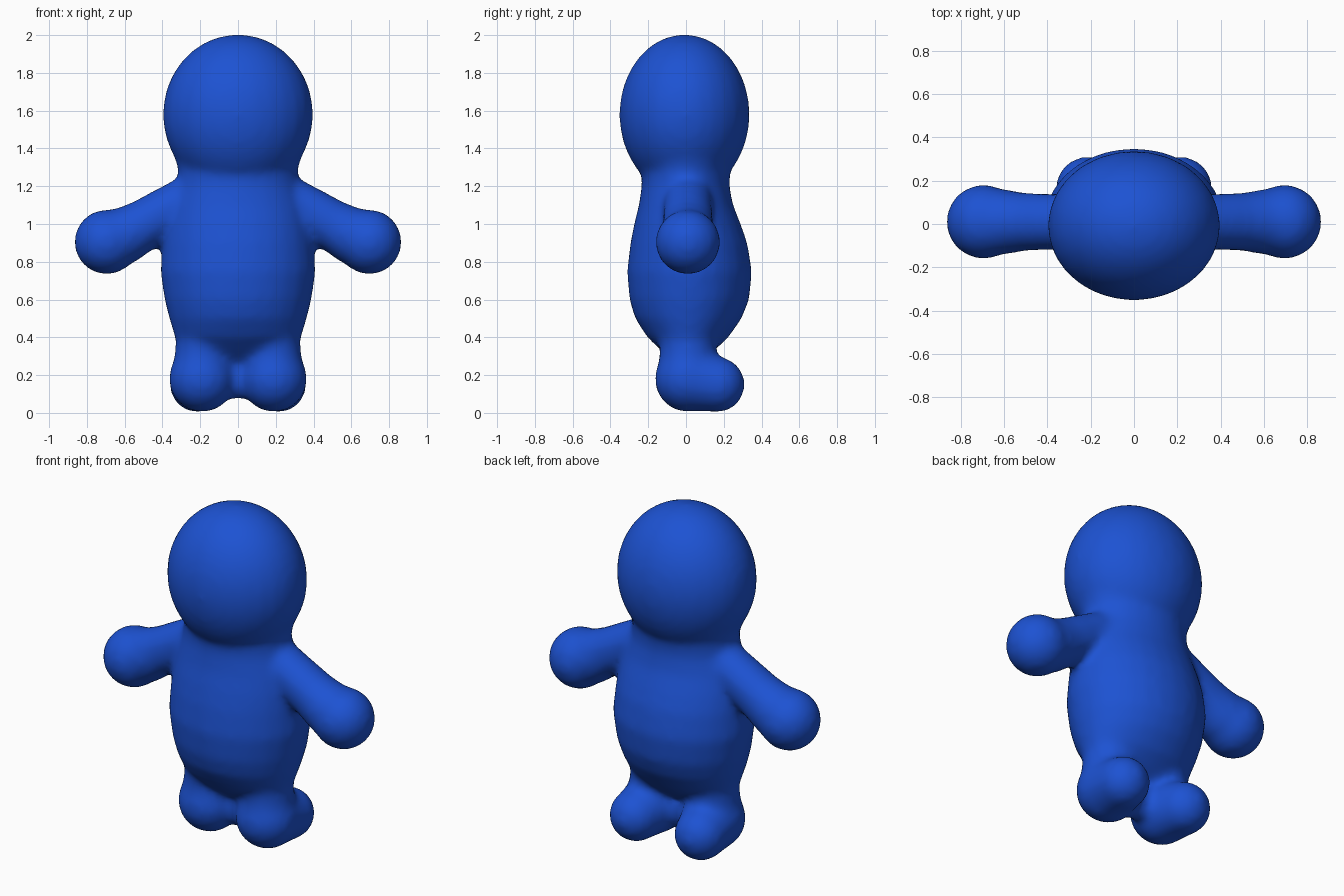
import bpy, math
from mathutils import Vector

if "Cube" in bpy.data.objects:
    bpy.data.objects.remove(bpy.data.objects["Cube"])

verts, faces = [], []
N = 28


def skin(rings):
    # closed tube through equal-sized rings, capped at both ends
    base = len(verts)
    for ring in rings:
        verts.extend(ring)
    for i in range(len(rings) - 1):
        a, b = base + i * N, base + (i + 1) * N
        for k in range(N):
            j = (k + 1) % N
            faces.append((a + k, a + j, b + j, b + k))
    faces.append(tuple(base + k for k in reversed(range(N))))
    faces.append(tuple(base + (len(rings) - 1) * N + k for k in range(N)))


def circle(center, u, v):
    return [tuple(Vector(center) + u * math.cos(t) + v * math.sin(t))
            for t in (2 * math.pi * k / N for k in range(N))]


def stack(rows):
    # ellipses from bottom to top: (z, half width, back y, front y)
    skin([circle((0, (y0 + y1) / 2, z), Vector((rx, 0, 0)), Vector((0, (y1 - y0) / 2, 0)))
          for z, rx, y0, y1 in rows])


def ball(c, r, steps=16):
    rings = []
    for i in range(steps + 1):
        a = 0.04 + (math.pi - 0.08) * i / steps
        s = math.sin(a)
        rings.append(circle((c[0], c[1], c[2] - r[2] * math.cos(a)),
                            Vector((r[0] * s, 0, 0)), Vector((0, r[1] * s, 0))))
    skin(rings)


def limb(points):
    # balls at (x, y, z, radius) stations joined by tapered tubes
    for p in points:
        ball(p[:3], (p[3],) * 3)
    for a, b in zip(points, points[1:]):
        pa, pb = Vector(a[:3]), Vector(b[:3])
        d = (pb - pa).normalized()
        u = d.orthogonal().normalized()
        v = d.cross(u)
        skin([circle(pa, u * a[3], v * a[3]), circle(pb, u * b[3], v * b[3])])


# head
ball((0, -0.008, 1.58), (0.398, 0.345, 0.423), 28)

# torso
stack([(0.27, 0.20, -0.06, 0.08), (0.33, 0.29, -0.13, 0.15), (0.40, 0.335, -0.205, 0.225),
       (0.50, 0.365, -0.27, 0.295), (0.60, 0.39, -0.30, 0.335), (0.75, 0.412, -0.312, 0.35),
       (0.90, 0.40, -0.295, 0.325), (1.00, 0.385, -0.275, 0.29), (1.10, 0.36, -0.25, 0.25),
       (1.20, 0.325, -0.235, 0.23), (1.28, 0.315, -0.235, 0.235), (1.40, 0.35, -0.27, 0.27),
       (1.50, 0.37, -0.31, 0.30)])

for s in (-1, 1):
    # arm and hand
    limb([(s * 0.20, 0.01, 1.16, 0.13), (s * 0.37, 0.01, 1.07, 0.13),
          (s * 0.50, 0.01, 0.995, 0.135), (s * 0.60, 0.01, 0.94, 0.15),
          (s * 0.695, 0.01, 0.905, 0.172)])
    # leg and foot
    limb([(s * 0.175, 0.01, 0.45, 0.15), (s * 0.185, 0.01, 0.30, 0.15),
          (s * 0.19, 0.01, 0.18, 0.176), (s * 0.215, 0.165, 0.15, 0.147)])
# bridge between the feet
ball((0, 0.02, 0.19), (0.10, 0.08, 0.12))

mesh = bpy.data.meshes.new("figure")
mesh.from_pydata(verts, [], faces)
figure = bpy.data.objects.new("figure", mesh)
bpy.context.collection.objects.link(figure)

# fuse into one soft skin
fuse = figure.modifiers.new("fuse", 'REMESH')
fuse.mode = 'VOXEL'
fuse.voxel_size = 0.022
fuse.use_smooth_shade = True
soften = figure.modifiers.new("soften", 'SMOOTH')
soften.factor = 0.5
soften.iterations = 10

blue = bpy.data.materials.new("blue")
blue.diffuse_color = (0.012, 0.085, 0.65, 1)
blue.use_nodes = True
blue.node_tree.nodes["Principled BSDF"].inputs["Base Color"].default_value = blue.diffuse_color
mesh.materials.append(blue)
